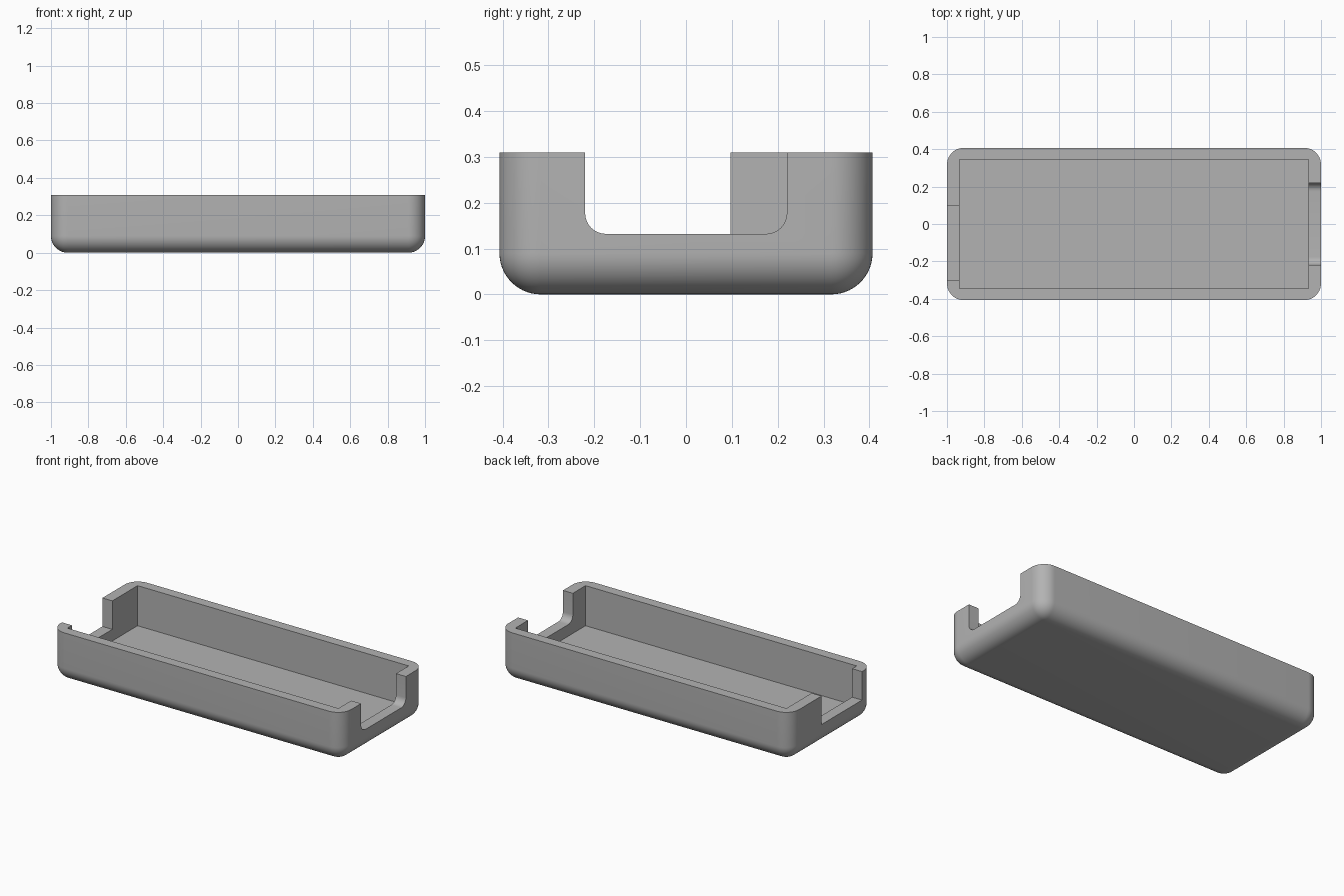
import bpy
import bmesh
from mathutils import Matrix, Vector

if "Cube" in bpy.data.objects:
    bpy.data.objects.remove(bpy.data.objects["Cube"], do_unlink=True)

HALF_X, HALF_Y, HEIGHT = 1.0, 0.407, 0.309
IN_X, IN_Y, FLOOR = 0.932, 0.345, 0.06
SLOT_Z, TOP = 0.132, 0.5

grey = bpy.data.materials.new("plain grey")
grey.use_nodes = True
grey.diffuse_color = (0.45, 0.45, 0.45, 1)
grey.node_tree.nodes["Principled BSDF"].inputs["Base Color"].default_value = (0.45, 0.45, 0.45, 1)


def box(name, low, high, radius=0.0, segments=8, pick=None):
    """Box between two corners; edges chosen by pick(a, b) are rounded."""
    low, high = Vector(low), Vector(high)
    bm = bmesh.new()
    bmesh.ops.create_cube(bm, size=1, matrix=Matrix.LocRotScale(
        (low + high) / 2, None, high - low))
    if pick:
        edges = [e for e in bm.edges if pick(e.verts[0].co, e.verts[1].co)]
        bmesh.ops.bevel(bm, geom=edges, offset=radius, segments=segments,
                        profile=0.5, affect='EDGES', clamp_overlap=True)
    mesh = bpy.data.meshes.new(name)
    bm.to_mesh(mesh)
    bm.free()
    mesh.materials.append(grey)
    obj = bpy.data.objects.new(name, mesh)
    bpy.context.collection.objects.link(obj)
    return obj


# Outer body: rounded upright corners and rounded underside
body = box("tray_shell", (-HALF_X, -HALF_Y, 0), (HALF_X, HALF_Y, HEIGHT), 0.09, 14,
           lambda a, b: min(a.z, b.z) < 0.001)

# Hollow interior, a round-bottomed slot in one end, a square slot in the other
cutters = [
    box("interior_cutter", (-IN_X, -IN_Y, FLOOR), (IN_X, IN_Y, TOP)),
    box("round_slot_cutter", (0.85, -0.22, SLOT_Z), (1.1, 0.22, TOP), 0.045, 8,
        lambda a, b: max(a.z, b.z) < SLOT_Z + 0.001 and abs(a.x - b.x) > 0.1),
    box("square_slot_cutter", (-1.1, -0.30, SLOT_Z), (-0.85, 0.097, TOP)),
]

bpy.context.view_layer.objects.active = body
body.select_set(True)
for cutter in cutters:
    cutter.hide_render = True
    mod = body.modifiers.new(cutter.name, 'BOOLEAN')
    mod.operation = 'DIFFERENCE'
    mod.solver = 'EXACT'
    mod.object = cutter
    bpy.ops.object.modifier_apply(modifier=mod.name)
    bpy.data.objects.remove(cutter, do_unlink=True)

bpy.ops.object.shade_smooth_by_angle(angle=0.5)
